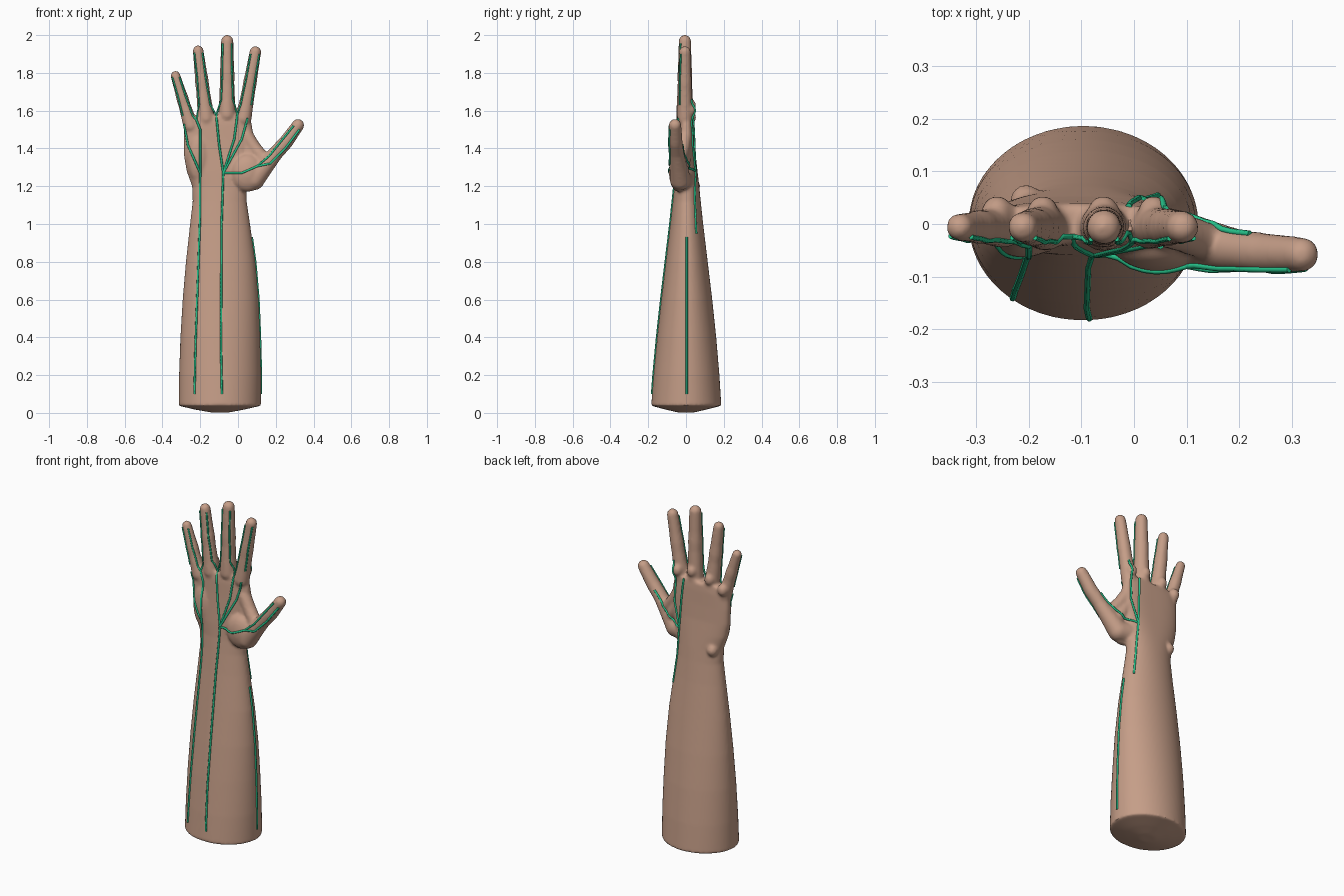
import bpy, bmesh, math
from mathutils import Vector
from mathutils.bvhtree import BVHTree

if "Cube" in bpy.data.objects:
    bpy.data.objects.remove(bpy.data.objects["Cube"])


def material(name, rgb):
    m = bpy.data.materials.new(name)
    m.diffuse_color = (*rgb, 1)
    m.use_nodes = True
    m.node_tree.nodes["Principled BSDF"].inputs["Base Color"].default_value = m.diffuse_color
    return m


skin = material("skin", (0.56, 0.34, 0.245))
green = material("nerve green", (0.02, 0.55, 0.26))
bm = bmesh.new()


def loft(rings, n=64):
    """Closed tube of superellipse rings: z, x min, x max, y min, y max, power."""
    loops = []
    for z, x0, x1, y0, y1, p in rings:
        loop = []
        for i in range(n):
            a = 2 * math.pi * i / n
            c, s = math.cos(a), math.sin(a)
            loop.append(bm.verts.new((
                (x0 + x1) / 2 + (x1 - x0) / 2 * math.copysign(abs(c) ** (2 / p), c),
                (y0 + y1) / 2 + (y1 - y0) / 2 * math.copysign(abs(s) ** (2 / p), s), z)))
        loops.append(loop)
    for a, b in zip(loops, loops[1:]):
        for i in range(n):
            j = (i + 1) % n
            bm.faces.new((a[i], a[j], b[j], b[i]))
    bm.faces.new(loops[0][::-1])
    bm.faces.new(loops[-1])


def ball(c, size):
    g = bmesh.ops.create_uvsphere(bm, u_segments=24, v_segments=16, radius=1)
    for v in g["verts"]:
        v.co = Vector(c) + Vector([a * b for a, b in zip(v.co, size)])


def limb(points):
    """Rounded tapering tube through points (x, y, z, radius)."""
    for x, y, z, r in points:
        ball((x, y, z), (r, r, r))
    for a, b in zip(points, points[1:]):
        pa, pb = Vector(a[:3]), Vector(b[:3])
        d = pb - pa
        g = bmesh.ops.create_cone(bm, cap_ends=True, segments=24, radius1=a[3],
                                  radius2=b[3], depth=d.length)
        q = d.to_track_quat('Z', 'Y')
        for v in g["verts"]:
            v.co = (pa + pb) / 2 + q @ v.co


# Forearm, wrist and palm
loft([
    (0.002, -0.14, -0.05, -0.04, 0.04, 2),
    (0.018, -0.23, 0.035, -0.11, 0.11, 2),
    (0.038, -0.314, 0.121, -0.184, 0.187, 2),
    (0.20, -0.312, 0.122, -0.172, 0.177, 2),
    (0.40, -0.305, 0.117, -0.153, 0.160, 2),
    (0.60, -0.293, 0.109, -0.131, 0.139, 2),
    (0.80, -0.276, 0.092, -0.107, 0.115, 2),
    (1.00, -0.254, 0.064, -0.083, 0.091, 2),
    (1.12, -0.240, 0.046, -0.070, 0.078, 2.1),
    (1.20, -0.243, 0.045, -0.062, 0.070, 2.2),
    (1.28, -0.272, 0.060, -0.058, 0.061, 2.4),
    (1.36, -0.286, 0.075, -0.052, 0.052, 2.6),
    (1.45, -0.288, 0.085, -0.046, 0.046, 2.8),
    (1.53, -0.285, 0.072, -0.042, 0.042, 2.8),
    (1.575, -0.265, 0.062, -0.036, 0.038, 2.6),
])

# Fingers: base x, base z, tip x, tip z, base radius, tip radius
fingers = [(-0.250, 1.52, -0.331, 1.785, 0.040, 0.026),
           (-0.168, 1.56, -0.211, 1.917, 0.045, 0.029),
           (-0.058, 1.58, -0.057, 1.968, 0.046, 0.033),
           (0.030, 1.56, 0.092, 1.911, 0.042, 0.031)]
for bx, bz, tx, tz, br, tr in fingers:
    path = []
    for t, k in ((0, 1), (0.2, 0.72), (0.42, 0.45), (0.55, 0.5), (0.7, 0.25), (1, 0)):
        path.append((bx + (tx - bx) * t, -0.006, bz + (tz - bz) * t, tr + (br - tr) * k))
    limb(path)
    # Knuckle
    ball((bx + (tx - bx) * 0.12, 0.022, bz + 0.045), (0.030, 0.032, 0.036))

# Thumb, its fleshy base and the web
limb([(0.02, -0.02, 1.24, 0.06), (0.085, -0.030, 1.235, 0.056), (0.150, -0.042, 1.315, 0.046),
      (0.200, -0.050, 1.375, 0.039), (0.255, -0.056, 1.435, 0.038), (0.318, -0.058, 1.523, 0.033)])
ball((0.05, -0.040, 1.27), (0.09, 0.050, 0.10))
ball((-0.21, -0.024, 1.35), (0.06, 0.040, 0.13))
limb([(0.045, -0.005, 1.47, 0.036), (0.085, -0.015, 1.405, 0.036), (0.13, -0.03, 1.35, 0.036)])
limb([(0.03, 0.0, 1.42, 0.035), (0.08, -0.015, 1.34, 0.04), (0.11, -0.03, 1.29, 0.04)])
# Wrist bone
ball((-0.205, 0.045, 1.20), (0.030, 0.030, 0.034))

bmesh.ops.recalc_face_normals(bm, faces=bm.faces)
raw = bpy.data.meshes.new("arm_parts")
bm.to_mesh(raw)
bm.free()
arm = bpy.data.objects.new("arm_and_hand", raw)
bpy.context.collection.objects.link(arm)

# Fuse all parts into one smooth skin
rm = arm.modifiers.new("fuse", 'REMESH')
rm.mode = 'VOXEL'
rm.voxel_size = 0.008
sm = arm.modifiers.new("soften", 'SMOOTH')
sm.factor = 0.5
sm.iterations = 6
bpy.context.view_layer.update()
dg = bpy.context.evaluated_depsgraph_get()
mesh = bpy.data.meshes.new_from_object(arm.evaluated_get(dg))
arm.modifiers.clear()
arm.data = mesh
bpy.data.meshes.remove(raw)
mesh.materials.clear()
mesh.materials.append(skin)
for f in mesh.polygons:
    f.material_index = 0
    f.use_smooth = True
bpy.context.view_layer.objects.active = arm
arm.select_set(True)
bpy.ops.object.shade_smooth_by_angle(angle=math.radians(40))
arm.select_set(False)

tree = BVHTree.FromPolygons([v.co for v in mesh.vertices], [p.vertices for p in mesh.polygons])
FRONT, BACK, SIDE = Vector((0, 1, 0)), Vector((0, -1, 0)), Vector((-1, 0, 0))


def nerve(name, pts, look=FRONT, radius=0.006):
    """Thin strand laid on the skin; pts are (across, height) seen along look."""
    out = []
    for (a0, z0), (a1, z1) in zip(pts, pts[1:]):
        n = max(2, int(math.hypot(a1 - a0, z1 - z0) / 0.02))
        for i in range(n + 1):
            a, z = a0 + (a1 - a0) * i / n, z0 + (z1 - z0) * i / n
            start = Vector((0, a, z)) if look == SIDE else Vector((a, 0, z))
            hit, nor, _, _ = tree.ray_cast(start - look, look)
            if hit and (not out or (hit - out[-1]).length > 0.004):
                out.append(hit + nor * 0.001)
    cu = bpy.data.curves.new(name, 'CURVE')
    cu.dimensions = '3D'
    cu.bevel_depth = radius
    cu.bevel_resolution = 1
    cu.use_fill_caps = True
    sp = cu.splines.new('POLY')
    sp.points.add(len(out) - 1)
    for p, co in zip(sp.points, out):
        p.co = (*co, 1)
    cu.materials.append(green)
    bpy.context.collection.objects.link(bpy.data.objects.new(name, cu))


# Long strands of the forearm
nerve("inner_forearm_nerve", [(-0.23, 0.10), (-0.225, 0.35), (-0.20, 1.05), (-0.20, 1.27)])
nerve("middle_forearm_nerve", [(-0.085, 0.10), (-0.09, 0.35), (-0.087, 1.0), (-0.078, 1.27)])
nerve("side_forearm_nerve", [(0.004, 0.10), (0.004, 0.93)], SIDE)

# Palm branches
forks = [(-0.22, 1.55), (-0.115, 1.575), (-0.003, 1.58)]
nerve("palm_branch_outer", [(-0.20, 1.27), (-0.265, 1.42), (-0.285, 1.53)])
nerve("palm_branch_ring", [(-0.20, 1.27), (-0.20, 1.50), forks[0]])
nerve("palm_branch_middle", [(-0.078, 1.27), (-0.10, 1.42), forks[1]])
nerve("palm_branch_index", [(-0.078, 1.27), (-0.02, 1.45), forks[2]])
nerve("palm_branch_index_side", [(-0.078, 1.27), (0.02, 1.45), (0.05, 1.56)])
nerve("thumb_nerve_lower", [(-0.078, 1.27), (0.02, 1.27), (0.10, 1.305), (0.17, 1.32),
                            (0.25, 1.40), (0.325, 1.50)])
nerve("thumb_nerve_upper", [(0.10, 1.305), (0.165, 1.36), (0.23, 1.44), (0.295, 1.52)])

# Two strands on each finger
for k, (bx, bz, tx, tz, br, tr) in enumerate(fingers):
    for side in (-1, 1):
        pts = []
        f = k if side > 0 else k - 1
        if 0 <= f < 3:
            pts.append(forks[f])
        for t in (0.2, 0.6, 0.97):
            r = br + (tr - br) * min(1, t * 1.5)
            pts.append((bx + (tx - bx) * t + side * r * 0.72, bz + (tz - bz) * t))
        nerve(f"finger_nerve_{k}_{'left' if side < 0 else 'right'}", pts, FRONT, 0.005)

# Branches on the back of the hand
nerve("back_nerve", [(0.045, 0.95), (0.025, 1.10), (0.01, 1.28)], BACK)
nerve("back_nerve_index", [(0.01, 1.28), (0.05, 1.42), (0.045, 1.56), (0.06, 1.66)], BACK)
nerve("back_nerve_middle", [(0.01, 1.28), (0.0, 1.45), (-0.01, 1.57)], BACK)
nerve("back_nerve_thumb", [(0.01, 1.28), (0.08, 1.30), (0.15, 1.35), (0.22, 1.42)], BACK)
